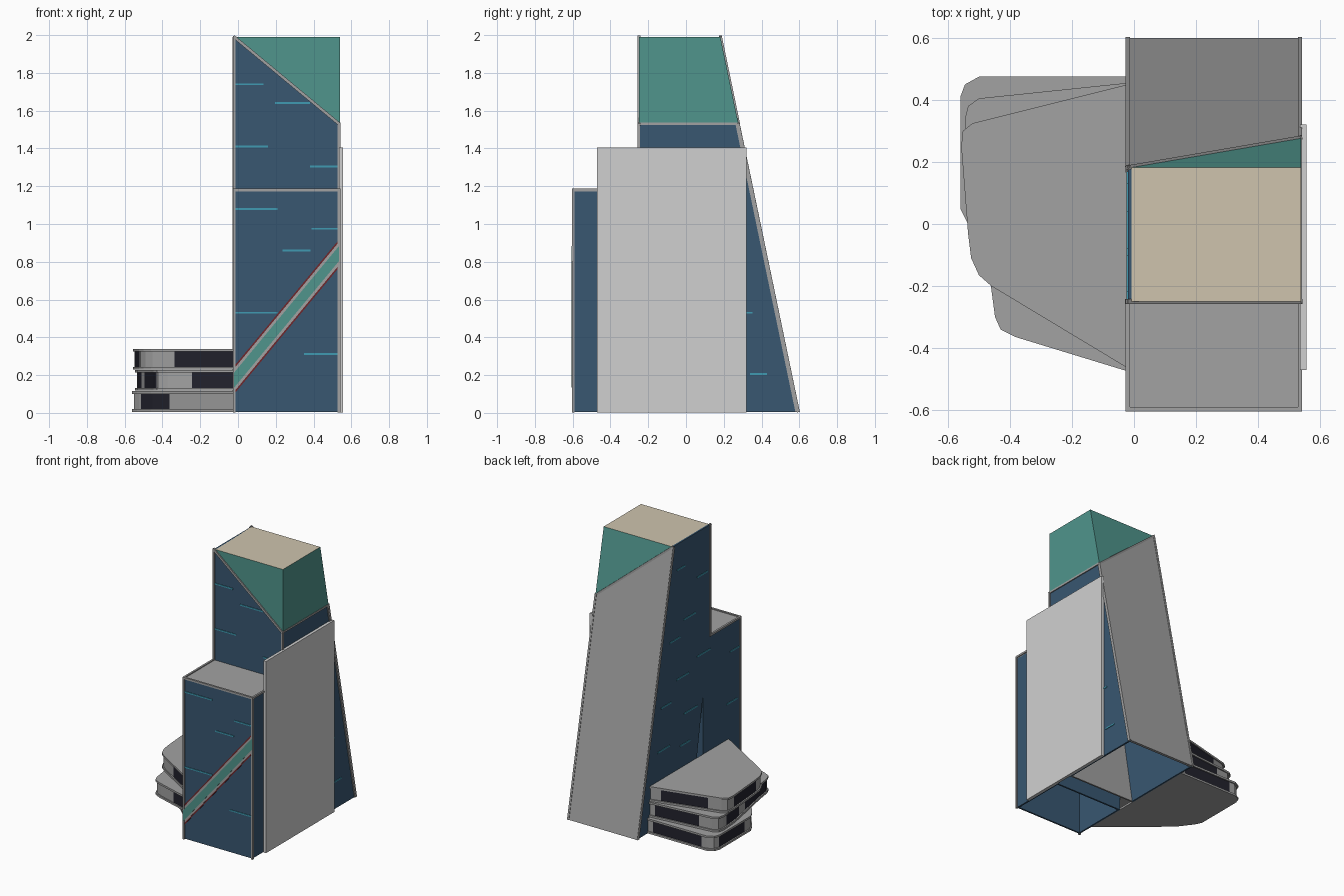
import bpy, bmesh, math
from mathutils import Vector, Matrix

if "Cube" in bpy.data.objects:
    bpy.data.objects.remove(bpy.data.objects["Cube"])


def material(name, r, g, b):
    m = bpy.data.materials.new(name)
    m.use_nodes = True
    m.diffuse_color = (r, g, b, 1)
    m.node_tree.nodes["Principled BSDF"].inputs["Base Color"].default_value = (r, g, b, 1)
    return m


BLUE = material("blue cladding", .04, .095, .165)
GREY = material("grey concrete", .36, .36, .36)
PALE = material("pale panel", .63, .63, .63)
TEAL = material("teal glass", .08, .30, .265)
CREAM = material("cream roof", .62, .55, .42)
CYAN = material("cyan light strip", .05, .33, .45)
RED = material("dark red edging", .16, .02, .025)
DARK = material("dark window", .016, .016, .026)


def finish(name, bm, *mats):
    bmesh.ops.recalc_face_normals(bm, faces=bm.faces)
    mesh = bpy.data.meshes.new(name)
    bm.to_mesh(mesh)
    bm.free()
    for m in mats:
        mesh.materials.append(m)
    ob = bpy.data.objects.new(name, mesh)
    bpy.context.collection.objects.link(ob)
    return ob


def prism(name, points, push, mat):
    """Flat outline pushed along a vector into a closed solid."""
    bm = bmesh.new()
    face = bm.faces.new([bm.verts.new(p) for p in points])
    new = bmesh.ops.extrude_face_region(bm, geom=[face], use_keep_orig=True)["geom"]
    bmesh.ops.translate(bm, vec=push, verts=[v for v in new if isinstance(v, bmesh.types.BMVert)])
    return finish(name, bm, mat)


def box(name, lo, hi, mat):
    lo, hi = Vector(lo), Vector(hi)
    bm = bmesh.new()
    bmesh.ops.create_cube(bm, size=1, matrix=Matrix.Translation((lo + hi) / 2)
                          @ Matrix.Diagonal((*(hi - lo), 1)))
    return finish(name, bm, mat)


def rail(name, p, q, mat=GREY, w=.014):
    """Square bar between two points."""
    p, q = Vector(p), Vector(q)
    d = q - p
    bm = bmesh.new()
    bmesh.ops.create_cube(bm, size=1, matrix=Matrix.Translation((p + q) / 2)
                          @ d.to_track_quat('Z', 'Y').to_matrix().to_4x4()
                          @ Matrix.Diagonal((w, w, d.length + w * .6, 1)))
    return finish(name, bm, mat)


L, R = -.02, .535           # side planes
FRONT, MID, BACK = -.597, -.25, .595
STEP, LOW, TOP = 1.18, 1.53, 1.99


def slope_y(z):
    return BACK - .2075 * z


# Side walls, with a wedge-shaped passage between block and tower
base = [(FRONT, .005), (-.17, .005), (-.17, .78), (-.04, .005), (BACK, .005)]
step = [(MID, STEP), (FRONT, STEP)]
for name, x, top, t in (("left_wall", L, TOP, .012), ("right_wall", R, LOW, -.012)):
    outline = base + [(slope_y(top), top), (MID, top)] + step
    prism(name, [(x, y, z) for y, z in outline], (t, 0, 0), BLUE)
    loop = [(FRONT, .005), (FRONT, STEP), (MID, STEP), (MID, top)]
    for a, b in zip(loop, loop[1:]):
        rail(name + "_trim", (x, *a), (x, *b))
    rail(name + "_slope_trim", (x, BACK, .008), (x, slope_y(top), top))

# Front walls and step roof
box("lower_front_wall", (L, FRONT, .005), (R, FRONT + .012, STEP), BLUE)
prism("upper_front_wall", [(L, MID, STEP), (R, MID, STEP), (R, MID, LOW), (L, MID, TOP)],
      (0, .012, 0), BLUE)
box("step_roof", (L, FRONT, STEP - .012), (R, MID, STEP), GREY)
rail("step_front_trim", (L, FRONT, STEP), (R, FRONT, STEP))
rail("front_diagonal_trim", (L, MID, TOP), (R, MID, LOW), w=.016)
rail("right_diagonal_trim", (R, MID, LOW), (R, slope_y(LOW), LOW))

# Sloping back slab and the leaning wall inside the passage
prism("back_slab", [(L - .008, BACK + .004, .005), (R + .006, BACK + .004, .005),
                    (R + .006, slope_y(LOW) + .004, LOW), (L - .008, slope_y(TOP) + .004, TOP)],
      (0, -.02, 0), GREY)
rail("back_diagonal_trim", (L, slope_y(TOP), TOP), (R, slope_y(LOW), LOW))
prism("leaning_wall", [(L, -.04, .005), (R, -.04, .005), (R, -.17, .78), (L, -.17, .78)],
      (0, .012, 0), GREY)
box("passage_wall", (L, -.182, .005), (R, -.17, .78), BLUE)

# Side panel
box("side_panel", (R, -.47, .002), (.556, .32, 1.405), PALE)

# Glass crown with a cream roof
bm = bmesh.new()
crown = [bm.verts.new((x, y, z)) for x, z in ((L, TOP), (R + .004, TOP), (R + .004, LOW))
         for y in (MID, slope_y(z))]
bmesh.ops.convex_hull(bm, input=crown)
bm.normal_update()
for f in bm.faces:
    f.material_index = int(all(v.co.z > TOP - .01 for v in f.verts))
finish("glass_crown", bm, TEAL, CREAM)


# Diagonal band on the lower front
def band(name, low, high, depth, mat):
    rise = .67
    prism(name, [(L, FRONT, low), (R, FRONT, low + rise), (R, FRONT, high + rise), (L, FRONT, high)],
          (0, -depth, 0), mat)


band("band_edging", .10, .248, .004, RED)
band("band_frame", .113, .235, .006, GREY)
band("band_glass", .134, .214, .008, TEAL)

# Light strips: front
for z, a, b in ((1.74, L, .135), (1.64, .195, .38), (1.41, L, .16), (1.305, .38, R),
                (1.08, L, .21), (.975, .39, R), (.86, .235, .385), (.53, L, .21), (.312, .35, R)):
    y = MID if z > STEP else FRONT
    box("front_light_strip", (a, y - .004, z - .005), (b, y + .002, z + .005), CYAN)

# Light strips: sides
for z, a, b in ((1.8, .04, .13), (1.66, -.22, -.1), (1.41, -.08, .06), (1.3, .1, .22),
                (1.08, -.25, -.1), (1.0, 0, .14), (.97, -.59, -.48), (.86, .2, .32),
                (.72, -.1, .05), (.6, -.56, -.44), (.55, .22, .36), (.5, -.02, .1)):
    box("left_light_strip", (L - .004, a, z - .005), (L + .002, b, z + .005), CYAN)
for z, a, b in ((.53, .28, .352), (.205, .34, .43)):
    box("right_light_strip", (R - .002, a, z - .005), (R + .004, b, z + .005), CYAN)


# Podium of three fanned storeys
def resample(points, gap=.02):
    out = []
    for a, b in zip(points, points[1:]):
        a, b = Vector(a), Vector(b)
        n = max(1, round((b - a).length / gap))
        out += [a.lerp(b, i / n) for i in range(n)]
    return out + [Vector(points[-1])]


def storey(name, z, outline, windows):
    for part, h in (("floor", z), ("roof", z + .095)):
        prism(f"{name}_{part}", [(x, y, h) for x, y in outline], (0, 0, .014), GREY)
    bm = bmesh.new()
    pts = [p * .982 for p in resample(outline)]
    low, high = ([bm.verts.new((p.x, p.y, h)) for p in pts] for h in (z + .01, z + .098))
    for i in range(len(pts) - 1):
        f = bm.faces.new((low[i], low[i + 1], high[i + 1], high[i]))
        c = f.calc_center_median()
        f.material_index = int(any(a < c.x < b and s < c.y < t for a, b, s, t in windows))
    finish(name + "_band", bm, GREY, DARK)


storey("lower_storey", .006,
       [(L, -.475), (-.2, -.33), (-.46, -.1), (-.535, 0), (-.56, .05), (-.56, .41),
        (-.545, .45), (-.5, .475), (L, .475)],
       [(-.51, -.36, -1, 0), (-.45, -.05, .3, .5), (-1, -.5, .1, .4)])
storey("middle_storey", .118,
       [(L, -.475), (-.38, -.365), (-.43, -.34), (-.448, -.3), (-.46, -.21), (-.535, .2),
        (-.545, .34), (-.535, .38), (-.5, .405), (L, .455)],
       [(-.24, 0, -1, 0), (-1, -.43, -.33, .02), (-.4, -.05, .2, .5), (-1, -.5, .12, .3)])
storey("upper_storey", .23,
       [(L, -.465), (-.46, -.2), (-.5, -.165), (-.525, -.11), (-.535, -.03), (-.557, .25),
        (-.552, .3), (-.52, .325), (L, .45)],
       [(-.33, 0, -1, 0), (-.42, -.1, .2, .5), (-1, -.51, -.06, .22)])
